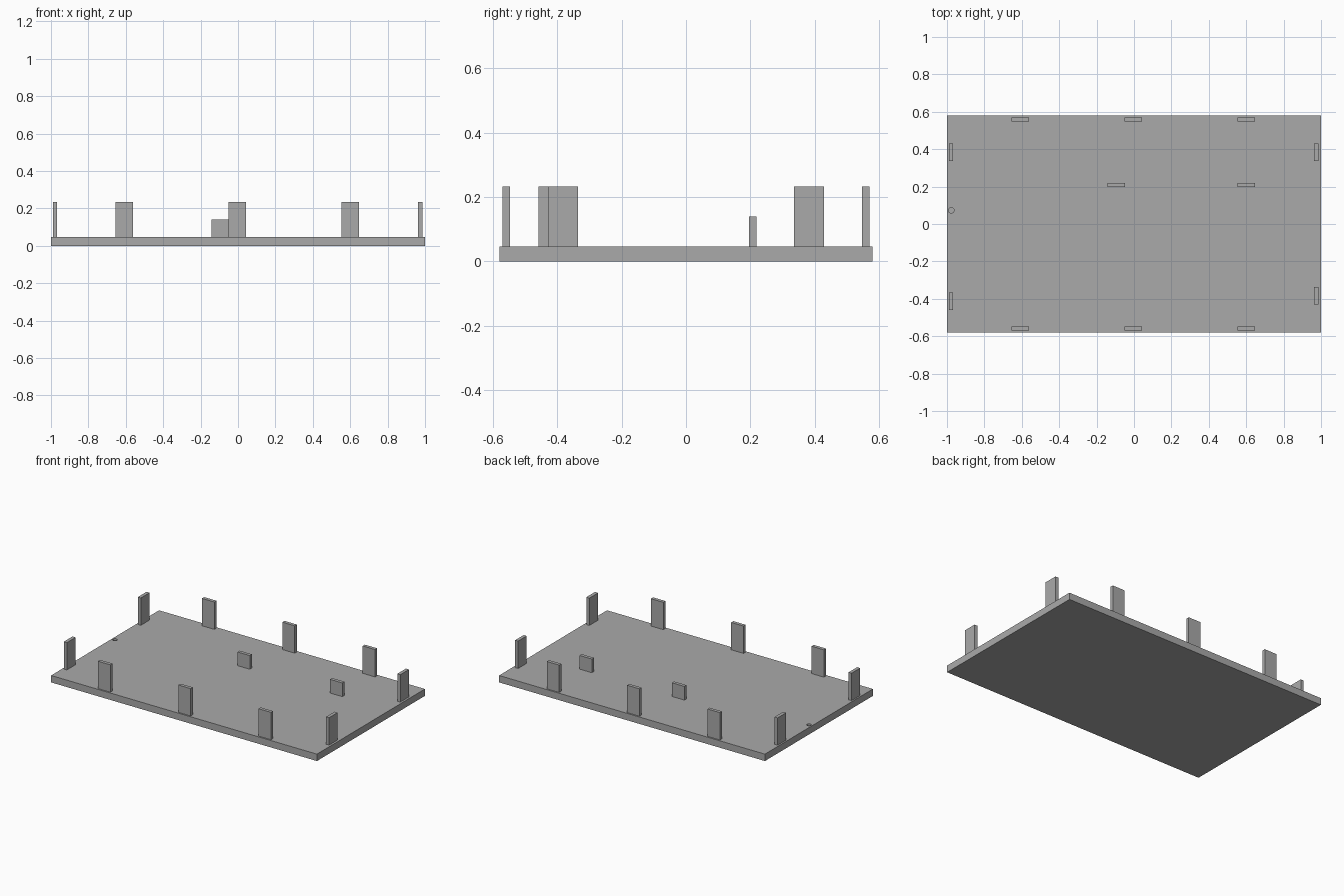
import bpy

cube = bpy.data.objects.get("Cube")
if cube:
    bpy.data.objects.remove(cube, do_unlink=True)

grey = bpy.data.materials.new("plain grey")
grey.use_nodes = True
colour = (0.4, 0.4, 0.4, 1)
grey.diffuse_color = colour
grey.node_tree.nodes["Principled BSDF"].inputs["Base Color"].default_value = colour

BASE_TOP = 0.047
TALL, SHORT = 0.233, 0.14
WIDE, THIN = 0.093, 0.023


def box(name, x, y, z0, z1, sx, sy):
    bpy.ops.mesh.primitive_cube_add(size=1, location=(x, y, (z0 + z1) / 2))
    ob = bpy.context.object
    ob.name = name
    ob.scale = (sx, sy, z1 - z0)
    bpy.ops.object.transform_apply(location=False, rotation=False, scale=True)
    ob.data.materials.append(grey)
    return ob


# Base plate with a small blind hole near its right edge
base = box("base_plate", 0, 0, 0, BASE_TOP, 2, 1.16)
bpy.ops.mesh.primitive_cylinder_add(vertices=32, radius=0.015, depth=0.06,
                                    location=(-0.977, 0.073, BASE_TOP))
cutter = bpy.context.object
cutter.name = "hole_cutter"
cutter.data.materials.append(grey)
cutter.hide_render = True
cutter.hide_set(True)
cut = base.modifiers.new("hole", "BOOLEAN")
cut.operation = "DIFFERENCE"
cut.solver = "EXACT"
cut.object = cutter

# Tall tabs along the front and back edges
for place, x in (("right", -0.608), ("middle", -0.003), ("left", 0.601)):
    for side, y in (("front", -0.559), ("back", 0.559)):
        box(f"{side}_{place}_tab", x, y, BASE_TOP, TALL, WIDE, THIN)

# Tall tabs along the two ends
for name, x, y in (("left_front_end_tab", 0.974, -0.383),
                   ("left_back_end_tab", 0.974, 0.383),
                   ("right_front_end_tab", -0.978, -0.412),
                   ("right_back_end_tab", -0.978, 0.383)):
    box(name, x, y, BASE_TOP, TALL, THIN, WIDE)

# Short inner tabs
for name, x in (("inner_middle_tab", -0.095), ("inner_left_tab", 0.601)):
    box(name, x, 0.208, BASE_TOP, SHORT, WIDE, THIN)
